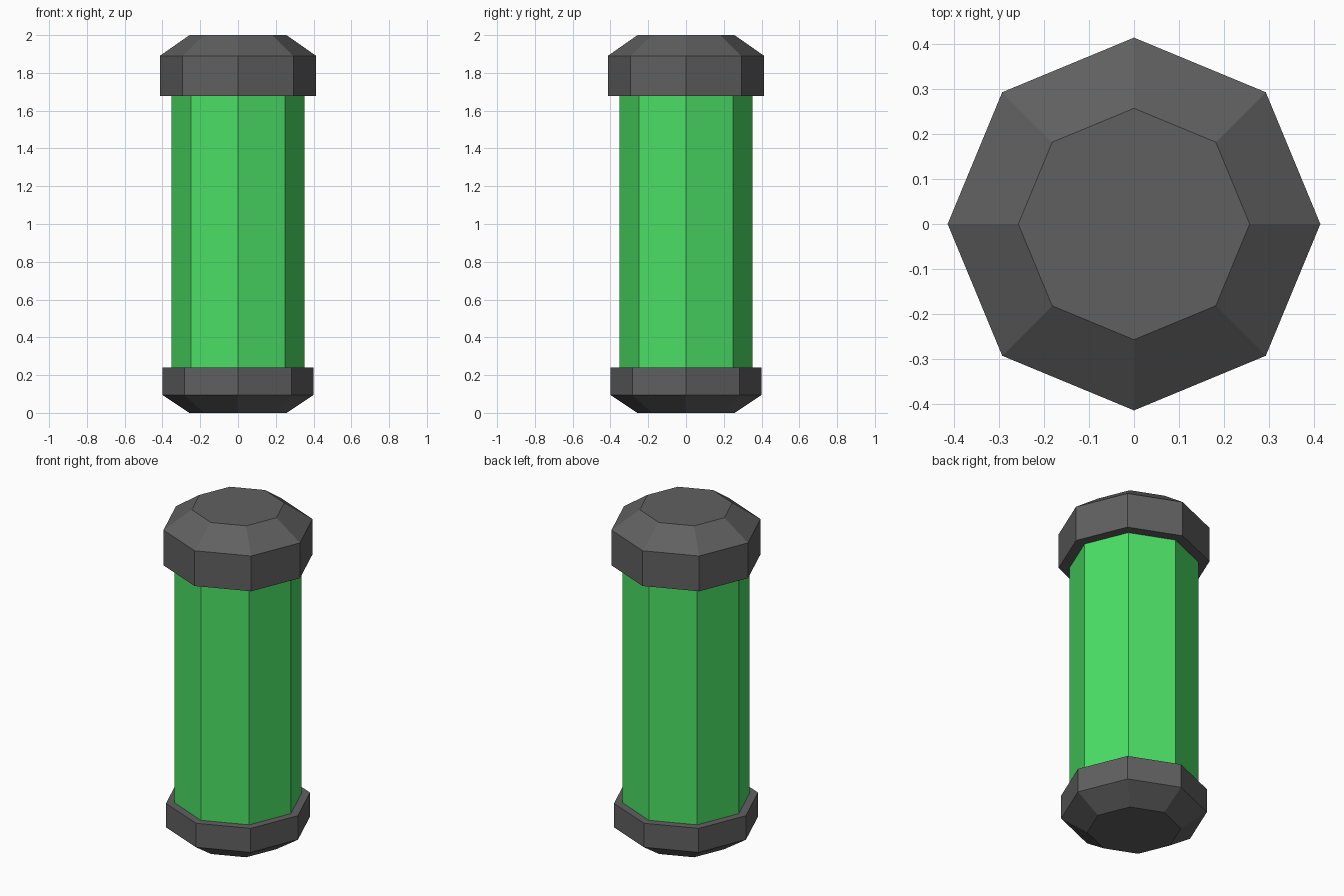
import bpy
import bmesh
from math import cos, sin, tau

cube = bpy.data.objects.get("Cube")
if cube:
    bpy.data.objects.remove(cube, do_unlink=True)

SIDES = 8


def make_material(name, rgb):
    mat = bpy.data.materials.new(name)
    mat.use_nodes = True
    color = (*rgb, 1.0)
    mat.diffuse_color = color
    mat.node_tree.nodes["Principled BSDF"].inputs["Base Color"].default_value = color
    return mat


def lathe(name, profile, mat):
    """Closed eight-sided solid from (radius, height) pairs, bottom to top."""
    bm = bmesh.new()
    rings = []
    for r, z in profile:
        rings.append([bm.verts.new((r * cos(tau * i / SIDES), r * sin(tau * i / SIDES), z))
                      for i in range(SIDES)])
    for low, high in zip(rings, rings[1:]):
        for i in range(SIDES):
            j = (i + 1) % SIDES
            bm.faces.new((low[i], low[j], high[j], high[i]))
    bm.faces.new(rings[0][::-1])
    bm.faces.new(rings[-1])
    mesh = bpy.data.meshes.new(name)
    bm.to_mesh(mesh)
    bm.free()
    mesh.materials.append(mat)
    obj = bpy.data.objects.new(name, mesh)
    bpy.context.scene.collection.objects.link(obj)
    return obj


grey = make_material("dark grey", (0.117, 0.117, 0.117))
green = make_material("bright green", (0.07, 0.74, 0.13))

# Bevelled foot, tube and bevelled lid
lathe("bottom_cap", [(0.257, 0.0), (0.4, 0.095), (0.4, 0.24)], grey)
lathe("tube", [(0.353, 0.24), (0.353, 1.677)], green)
lathe("top_cap", [(0.414, 1.677), (0.414, 1.89), (0.257, 2.0)], grey)
